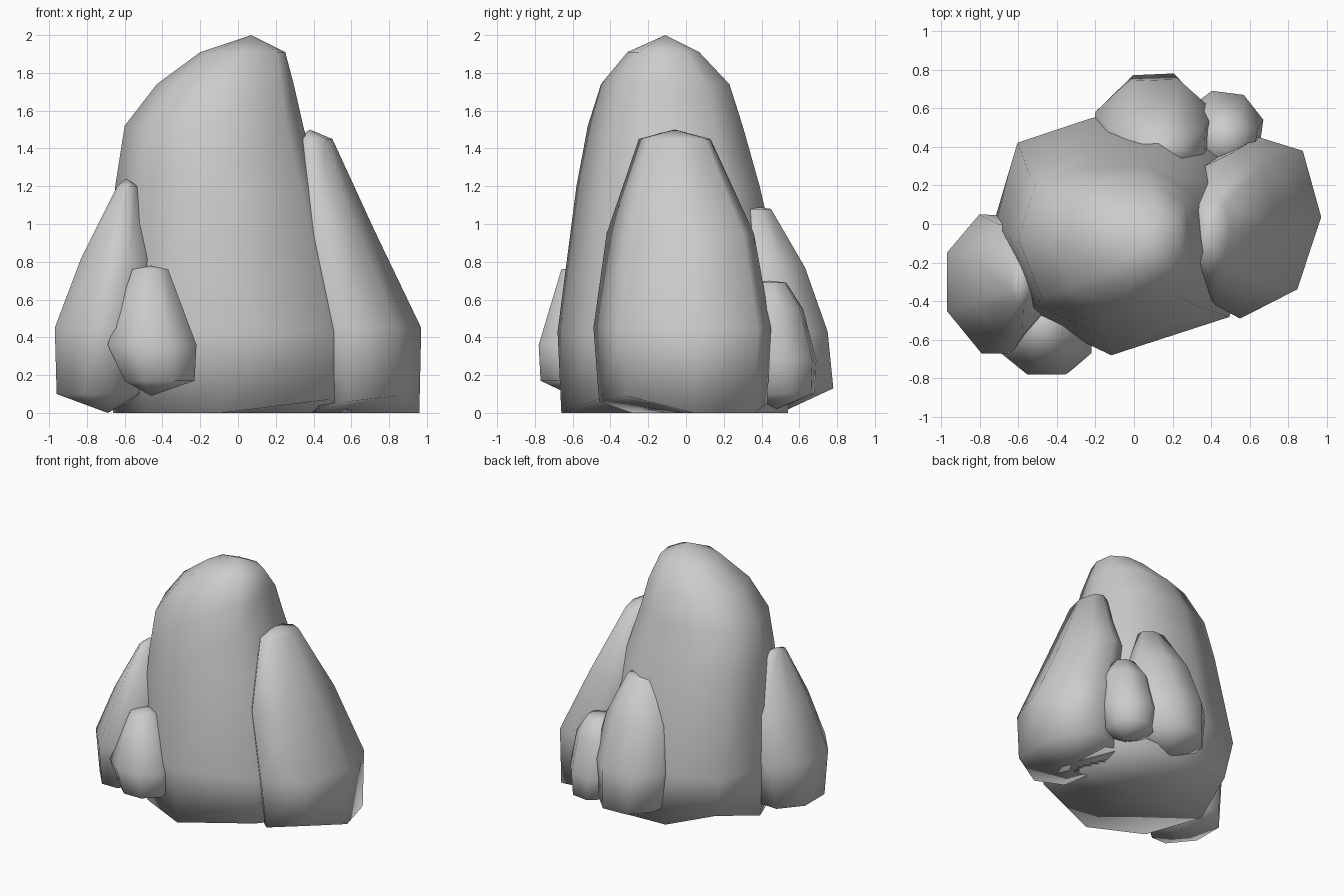
import bpy, bmesh, math

if "Cube" in bpy.data.objects:
    bpy.data.objects.remove(bpy.data.objects["Cube"])


def octagon(turn):
    return [(math.cos(math.radians(turn + 45 * i)), math.sin(math.radians(turn + 45 * i)))
            for i in range(8)]


def rock(name, outline, rings, top, bottom=None, lift={}):
    """Loft an outline through rings (z, x0, x1, y0, y1), closed by tip points.
    lift raises chosen corners of the lowest ring to chip the base."""
    xs, ys = zip(*outline)
    unit = [((x - min(xs)) / (max(xs) - min(xs)), (y - min(ys)) / (max(ys) - min(ys)))
            for x, y in outline]
    bm = bmesh.new()
    loops = [[bm.verts.new((x0 + u * (x1 - x0), y0 + v * (y1 - y0), z)) for u, v in unit]
             for z, x0, x1, y0, y1 in rings]
    for i, dz in lift.items():
        loops[0][i].co.z += dz
    n = len(unit)
    for a, b in zip(loops, loops[1:]):
        for i in range(n):
            j = (i + 1) % n
            bm.faces.new((a[i], a[j], b[j], b[i]))
    for ring, point in ((loops[-1], top), (loops[0][::-1], bottom)):
        if point:
            tip = bm.verts.new(point)
            for i in range(n):
                bm.faces.new((ring[i], ring[(i + 1) % n], tip))
        else:
            bm.faces.new(ring)
    bmesh.ops.recalc_face_normals(bm, faces=bm.faces)
    for f in bm.faces:
        f.smooth = True
    mesh = bpy.data.meshes.new(name)
    bm.to_mesh(mesh)
    bm.free()
    bpy.context.collection.objects.link(bpy.data.objects.new(name, mesh))


# Tall central boulder
rock("main_rock",
     [(-.55, -.47), (-.1, -.68), (.53, -.48), (.66, -.1), (.6, .35), (.25, .58),
      (-.2, .56), (-.6, .43), (-.73, 0)],
     [(0, -.66, .6, -.66, .54), (.43, -.73, .62, -.68, .57), (1.2, -.65, .43, -.58, .39),
      (1.52, -.6, .345, -.52, .3), (1.74, -.43, .295, -.45, .23), (1.91, -.2, .25, -.31, .07)],
     (.07, -.11, 2.0), (0, 0, 0), {2: .07, 7: .12})

# Large slab leaning on the right
rock("right_rock",
     [(.53, -.48), (.84, -.33), (.97, .04), (.87, .38), (.63, .45), (.4, .36), (.3, 0), (.36, -.3)],
     [(0, .38, .96, -.46, .43), (.45, .33, .97, -.49, .45), (.95, .26, .73, -.42, .36),
      (1.45, .31, .5, -.25, .13)],
     (.38, -.06, 1.5), (.6, 0, 0), {0: .06, 1: .09, 4: .05})

# Pointed slab on the left
rock("left_rock",
     [(-.8, -.67), (-.65, -.67), (-.48, -.48), (-.45, -.2), (-.6, .04), (-.81, .05),
      (-.97, -.15), (-.97, -.45)],
     [(.1, -.96, -.5, -.6, 0), (.45, -.97, -.42, -.67, .05), (.82, -.83, -.42, -.58, 0),
      (1.2, -.64, -.53, -.42, -.2)],
     (-.59, -.3, 1.24), (-.69, -.3, 0))

# Small stone at the front
rock("front_small_rock", octagon(22.5),
     [(.17, -.6, -.23, -.77, -.42), (.36, -.69, -.22, -.78, -.4), (.76, -.56, -.37, -.66, -.42)],
     (-.46, -.52, .78), (-.46, -.6, .09))

# Medium stone at the back
rock("back_rock",
     [(-.21, .5), (-.05, .3), (.24, .25), (.41, .38), (.42, .6), (.23, .78), (-.03, .77), (-.2, .6)],
     [(.13, -.15, .36, .3, .78), (.43, -.21, .42, .25, .75), (.77, -.14, .37, .25, .63),
      (1.08, .02, .25, .3, .45)],
     (.13, .38, 1.09), (.1, .5, 0))

# Small stone at the back right
rock("back_small_rock", octagon(15),
     [(.1, .3, .64, .33, .68), (.28, .25, .67, .28, .69), (.55, .28, .64, .28, .62),
      (.69, .38, .56, .35, .53)],
     (.47, .44, .7), (.48, .48, .02))
